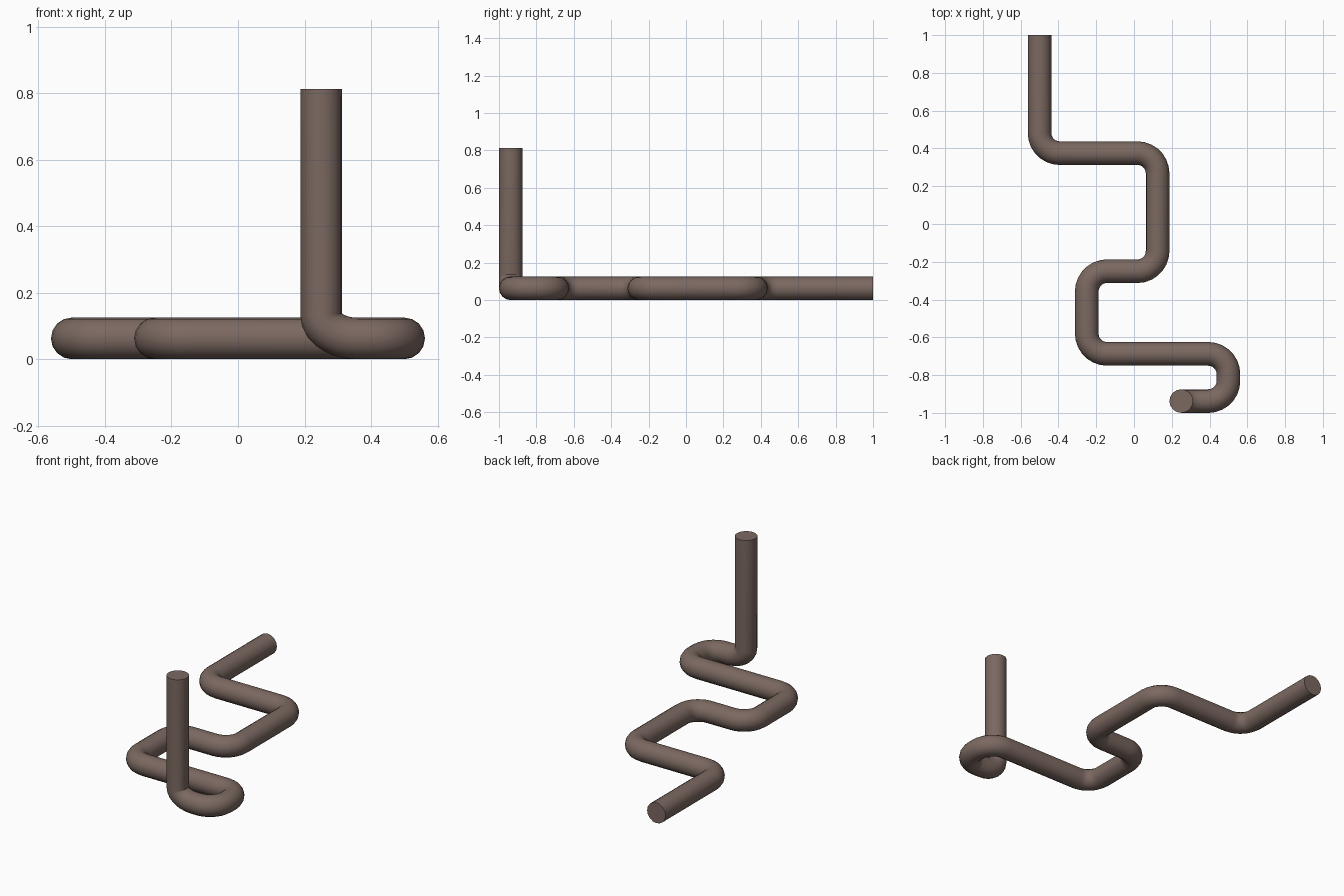
import bpy
import math
from mathutils import Vector

if "Cube" in bpy.data.objects:
    bpy.data.objects.remove(bpy.data.objects["Cube"])

R = 0.0625      # pipe radius
BEND = 0.107    # bend length along each leg
STEPS = 7

# Corner points of the pipe centreline, from the riser top to the far end
corners = [Vector(p) for p in (
    (0.25, -0.9375, 0.8125), (0.25, -0.9375, R), (0.5, -0.9375, R),
    (0.5, -0.6875, R), (-0.25, -0.6875, R), (-0.25, -0.25, R),
    (0.125, -0.25, R), (0.125, 0.375, R), (-0.5, 0.375, R), (-0.5, 1.0, R))]


def rounded(pts):
    """Replace every inner corner by a quarter bend."""
    path = [pts[0]]
    for i, (a, c, b) in enumerate(zip(pts, pts[1:], pts[2:])):
        u = (a - c).normalized() * (0.07 if i == 0 else BEND)
        v = (b - c).normalized() * BEND
        for k in range(STEPS + 1):
            t = math.pi / 2 * k / STEPS
            path.append(c + u * (1 - math.sin(t)) + v * (1 - math.cos(t)))
    return path + [pts[-1]]


# Bent pipe swept along the path, with closed ends
path = rounded(corners)
curve = bpy.data.curves.new("bent_pipe", 'CURVE')
curve.dimensions = '3D'
curve.bevel_depth = R
curve.bevel_resolution = 6
curve.use_fill_caps = True
spline = curve.splines.new('POLY')
spline.points.add(len(path) - 1)
for point, co in zip(spline.points, path):
    point.co = (*co, 1)
pipe = bpy.data.objects.new("bent_pipe", curve)
bpy.context.collection.objects.link(pipe)
bpy.context.view_layer.objects.active = pipe
pipe.select_set(True)
bpy.ops.object.convert(target='MESH')
pipe = bpy.context.object
bpy.ops.object.shade_smooth_by_angle(angle=math.radians(40))

# Brown paint
mat = bpy.data.materials.new("brown")
mat.diffuse_color = (0.2, 0.14, 0.12, 1)
mat.use_nodes = True
mat.node_tree.nodes["Principled BSDF"].inputs["Base Color"].default_value = mat.diffuse_color
pipe.data.materials.clear()
pipe.data.materials.append(mat)
